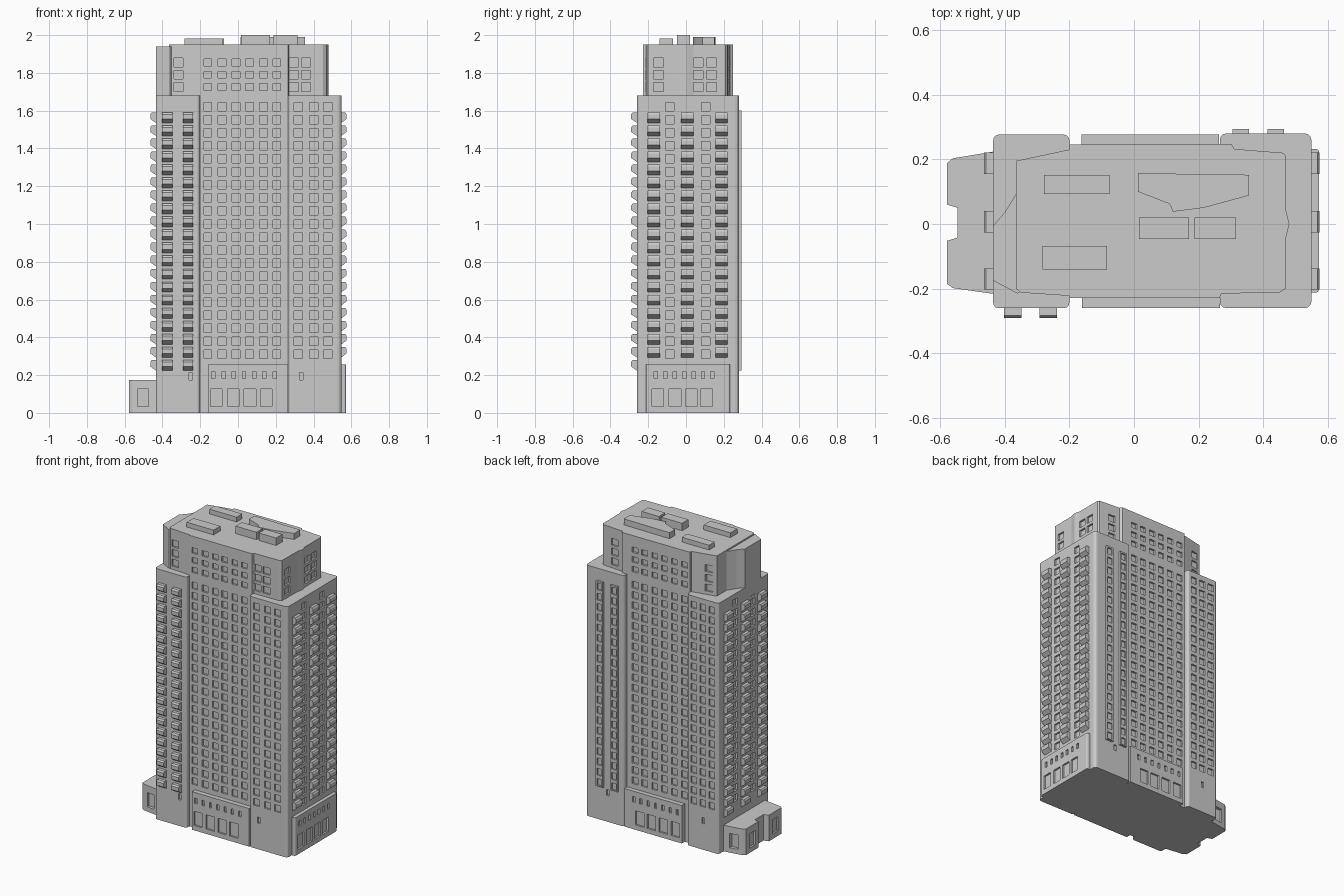
import bpy, bmesh
from mathutils import Matrix, Vector

if "Cube" in bpy.data.objects:
    bpy.data.objects.remove(bpy.data.objects["Cube"])

PITCH = 0.069
ROWS = [0.31 + PITCH * i for i in range(20)]
TOP_ROWS = [1.725, 1.79, 1.855]


def finish(bm, name):
    bmesh.ops.recalc_face_normals(bm, faces=bm.faces)
    me = bpy.data.meshes.new(name)
    bm.to_mesh(me)
    bm.free()
    ob = bpy.data.objects.new(name, me)
    bpy.context.collection.objects.link(ob)
    return ob


def add_prism(bm, pts, offset):
    """Extrude a closed loop of 3D points along offset."""
    f = bm.faces.new([bm.verts.new(p) for p in pts])
    r = bmesh.ops.extrude_face_region(bm, geom=[f])
    vs = [v for v in r["geom"] if isinstance(v, bmesh.types.BMVert)]
    bmesh.ops.translate(bm, verts=vs, vec=offset)
    return f


def plan(name, pts, z0, z1, bevel=0):
    bm = bmesh.new()
    add_prism(bm, [(x, y, z0) for x, y in pts], Vector((0, 0, z1 - z0)))
    if bevel:
        edges = [e for e in bm.edges if abs(e.verts[0].co.z - e.verts[1].co.z) > 0.01]
        bmesh.ops.bevel(bm, geom=edges, offset=bevel, segments=3, profile=0.5, affect='EDGES')
    return finish(bm, name)


def box(name, x0, x1, y0, y1, z0, z1, bevel=0):
    return plan(name, [(x0, y0), (x1, y0), (x1, y1), (x0, y1)], z0, z1, bevel)


def windows(axis, sign, face, us, zs, w, h, depth=0.012):
    """Cutter boxes for a grid of openings on a wall facing axis * sign."""
    out = []
    mid, thick = face + sign * (0.02 - depth / 2), 0.04 + depth
    for u in us:
        for z in zs:
            if axis == 'y':
                out.append(((u, mid, z), (w, thick, h)))
            else:
                out.append(((mid, u, z), (thick, w, h)))
    return out


def carve(ob, boxes):
    bm = bmesh.new()
    for c, s in boxes:
        bmesh.ops.create_cube(bm, size=1, matrix=Matrix.Translation(c) @ Matrix.Diagonal((*s, 1)))
    cutter = finish(bm, "window_cutter")
    cutter.hide_render = True
    mod = ob.modifiers.new("windows", 'BOOLEAN')
    mod.operation, mod.solver, mod.object = 'DIFFERENCE', 'EXACT', cutter
    bpy.context.view_layer.objects.active = ob
    bpy.ops.object.modifier_apply(modifier=mod.name)
    bpy.data.objects.remove(cutter)


def bays(name, axis, sign, face, us, w, zs, depth):
    """Stacked bay windows with a sloping underside."""
    bm = bmesh.new()
    prof = [(-0.01, 0.055), (depth * 0.75, 0.055), (depth, 0.045), (depth, 0.02), (0, 0), (-0.01, 0)]
    for u in us:
        for z in zs:
            if axis == 'y':
                pts = [(u - w / 2, face + sign * d, z + k) for d, k in prof]
                off = Vector((w, 0, 0))
            else:
                pts = [(face + sign * d, u - w / 2, z + k) for d, k in prof]
                off = Vector((0, w, 0))
            add_prism(bm, pts, off)
    return finish(bm, name)


# Central core, rising to the crown
core = plan("core_tower", [
    (-0.365, 0.195), (-0.2, 0.23), (-0.2, 0.245), (0.3, 0.248), (0.31, 0.232), (0.46, 0.22),
    (0.47, 0.21), (0.47, 0.04), (0.48, 0), (0.47, -0.04), (0.468, -0.2), (0.45, -0.212),
    (0.27, -0.215), (0.265, -0.228), (-0.2, -0.228), (-0.2, -0.222), (-0.35, -0.212), (-0.365, -0.2)], 0, 1.95)
cols = [-0.16, -0.085, -0.01, 0.06, 0.135, 0.205]
cut = []
for sign, face in ((-1, -0.228), (1, 0.246)):
    cut += windows('y', sign, face, cols, ROWS, 0.042, 0.045)
    cut += windows('y', sign, face, cols, TOP_ROWS, 0.042, 0.036)
cut += windows('y', -1, -0.214, [-0.315, 0.295, 0.36], TOP_ROWS, 0.05, 0.046)
cut += windows('y', 1, 0.21, [-0.315], TOP_ROWS, 0.05, 0.046, 0.016)
cut += windows('y', 1, 0.227, [0.37], TOP_ROWS, 0.05, 0.046)
cut += windows('x', 1, 0.469, [-0.145, 0.065, 0.135], TOP_ROWS, 0.052, 0.046)
carve(core, cut)

# Angled end of the crown
plan("crown_end", [(-0.36, 0.1), (-0.4, 0.035), (-0.435, -0.005), (-0.435, -0.175),
                   (-0.36, -0.215), (-0.34, -0.2), (-0.34, 0.1)], 1.6, 1.94)

# Side wings with rounded corners
left = box("left_wing", -0.435, -0.2, -0.26, 0.276, 0, 1.68, 0.016)
cut = windows('y', 1, 0.276, [-0.385, -0.318, -0.25], ROWS, 0.042, 0.045)
cut += windows('x', -1, -0.435, [-0.085, 0.1], ROWS, 0.045, 0.045)
cut += windows('y', -1, -0.26, [-0.25], [0.195], 0.018, 0.04)
cut += windows('y', 1, 0.276, [-0.32], [0.195], 0.018, 0.04)
carve(left, cut)
right = box("right_wing", 0.265, 0.548, -0.26, 0.28, 0, 1.68, 0.02)
cut = windows('y', -1, -0.26, [0.32, 0.4, 0.475], ROWS, 0.045, 0.045)
cut += windows('x', 1, 0.548, [-0.085, 0.105], ROWS, 0.045, 0.045)
cut += windows('y', -1, -0.26, [0.335], [0.195], 0.018, 0.04)
cut += windows('y', 1, 0.28, [0.385], [0.195], 0.018, 0.04)
carve(right, cut)

# Projecting bays
Z20 = [0.225 + PITCH * i for i in range(20)]
bays("front_bays", 'y', -1, -0.26, [-0.375, -0.265], 0.054, Z20, 0.03)
bays("left_bays", 'x', -1, -0.435, [-0.17, 0.007, 0.188], 0.066, Z20, 0.029)
bays("right_bays", 'x', 1, 0.548, [-0.17, 0.007, 0.188], 0.066, Z20[1:], 0.026)
for i, x in enumerate((0.33, 0.438)):
    strip = box(f"back_strip_{i}", x - 0.026, x + 0.026, 0.27, 0.294, 0.225, 1.6)
    carve(strip, windows('y', 1, 0.294, [x], [z + 0.03 for z in Z20], 0.032, 0.045, 0.009))

# Ground floor podiums with large openings and a row of slots
doors = [-0.115, -0.025, 0.063, 0.15]
slots = [-0.13 + 0.054 * i for i in range(7)]
for name, sign, x0, x1, y0, y1, face in (("front_podium", -1, -0.16, 0.265, -0.26, -0.2, -0.26),
                                         ("back_podium", 1, -0.163, 0.262, 0.2, 0.277, 0.277)):
    p = box(name, x0, x1, y0, y1, 0, 0.255)
    carve(p, windows('y', sign, face, doors, [0.08], 0.062, 0.095)
          + windows('y', sign, face, slots, [0.2], 0.018, 0.036))
p = box("right_podium", 0.5, 0.572, -0.212, 0.232, 0, 0.255, 0.01)
carve(p, windows('x', 1, 0.572, [-0.15, -0.058, 0.028, 0.108], [0.08], 0.062, 0.095)
      + windows('x', 1, 0.572, [-0.16 + 0.05 * i for i in range(7)], [0.2], 0.018, 0.036))

# Low annex with a recessed entrance
annex = plan("annex", [
    (-0.42, 0.226), (-0.56, 0.203), (-0.578, 0.188), (-0.578, 0.06), (-0.545, 0.05), (-0.545, -0.042),
    (-0.578, -0.052), (-0.578, -0.185), (-0.56, -0.198), (-0.42, -0.218)], 0, 0.175)
carve(annex, windows('y', -1, -0.202, [-0.503], [0.08], 0.056, 0.095, 0.016)
      + windows('y', 1, 0.208, [-0.503], [0.08], 0.056, 0.095, 0.016)
      + windows('x', -1, -0.578, [-0.12, 0.122], [0.08], 0.06, 0.095))

# Rooftop plant housings
box("roof_box_back", -0.278, -0.075, 0.093, 0.152, 1.94, 1.982)
box("roof_box_front", -0.282, -0.083, -0.14, -0.068, 1.94, 1.982)
box("roof_box_mid", 0.015, 0.17, -0.047, 0.02, 1.94, 2.0)
box("roof_box_right", 0.187, 0.315, -0.047, 0.02, 1.94, 2.0)
plan("roof_plant", [(0.012, 0.157), (0.355, 0.152), (0.355, 0.088), (0.215, 0.05),
                    (0.12, 0.038), (0.11, 0.062), (0.012, 0.1)], 1.94, 1.99)
